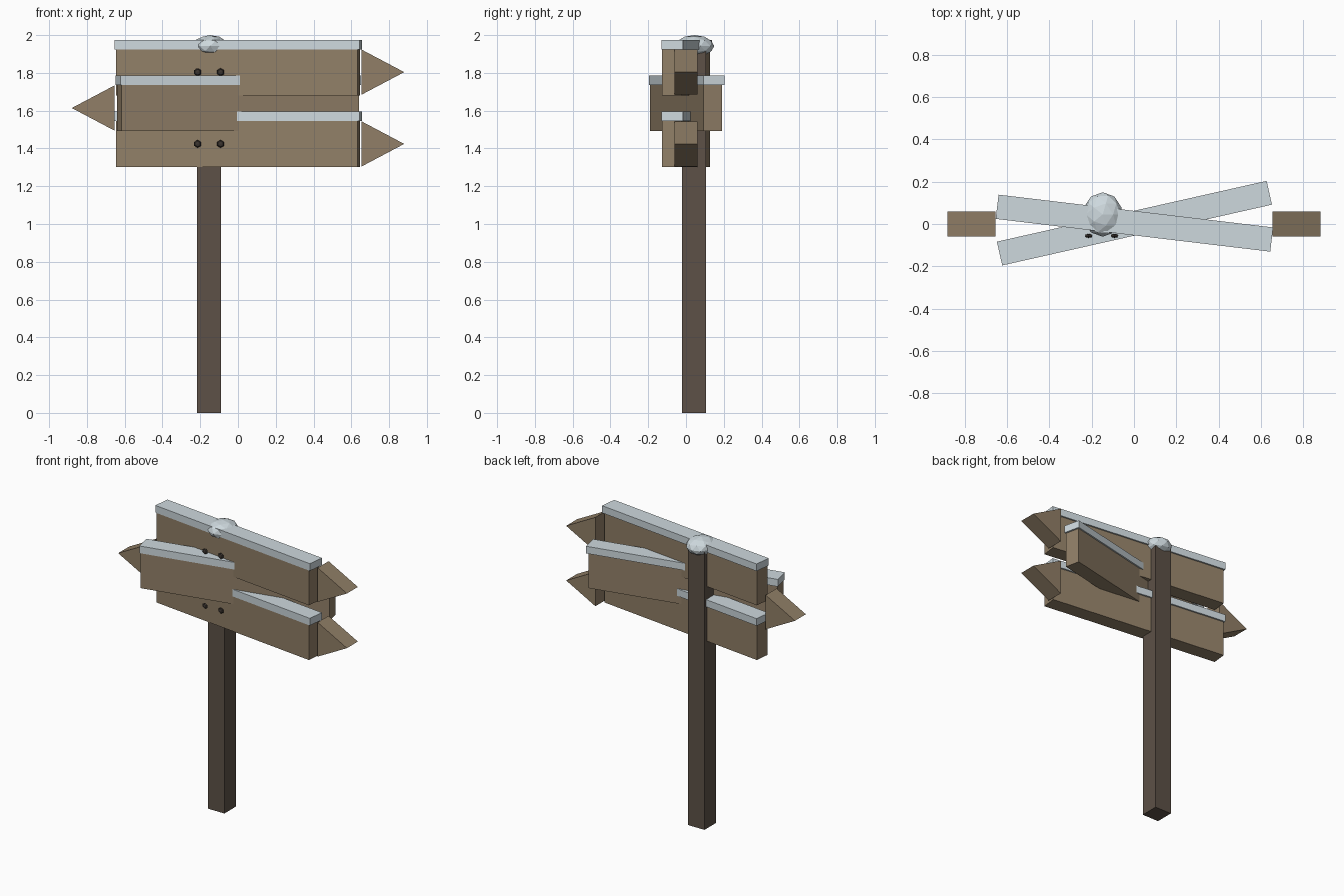
import bpy
import bmesh
from math import radians, pi
from mathutils import Matrix

if "Cube" in bpy.data.objects:
    bpy.data.objects.remove(bpy.data.objects["Cube"], do_unlink=True)


def linear(c):
    c /= 255
    return c / 12.92 if c <= 0.04045 else ((c + 0.055) / 1.055) ** 2.4


def material(name, r, g, b):
    mat = bpy.data.materials.new(name)
    mat.use_nodes = True
    col = (linear(r), linear(g), linear(b), 1)
    mat.diffuse_color = col
    mat.node_tree.nodes["Principled BSDF"].inputs["Base Color"].default_value = col
    return mat


board_wood = material("board wood", 145, 127, 103)
post_wood = material("dark post wood", 93, 81, 71)
snow = material("snow", 206, 217, 222)
iron = material("dark iron", 60, 53, 48)


def finish(name, bm, mat, location=(0, 0, 0), turn=0):
    bmesh.ops.recalc_face_normals(bm, faces=bm.faces)
    mesh = bpy.data.meshes.new(name)
    bm.to_mesh(mesh)
    bm.free()
    mesh.materials.append(mat)
    obj = bpy.data.objects.new(name, mesh)
    obj.location = location
    obj.rotation_euler.z = turn
    bpy.context.collection.objects.link(obj)
    return obj


def box(name, mat, size, location, turn=0):
    bm = bmesh.new()
    bmesh.ops.create_cube(bm, size=1, matrix=Matrix.Diagonal((*size, 1)))
    return finish(name, bm, mat, location, turn)


def arrow_tip(name, side, z):
    # Wedge with its point along x
    bm = bmesh.new()
    profile = [(0.655, -0.119), (0.88, 0), (0.655, 0.119)]
    face = bm.faces.new([bm.verts.new((side * x, -0.06, h)) for x, h in profile])
    out = bmesh.ops.extrude_face_region(bm, geom=[face])
    verts = [v for v in out["geom"] if isinstance(v, bmesh.types.BMVert)]
    bmesh.ops.translate(bm, verts=verts, vec=(0, 0.12, 0))
    finish(name, bm, board_wood, (0, 0, z))


# Post
post_x, post_y = -0.153, 0.042
box("post", post_wood, (0.126, 0.126, 1.94), (post_x, post_y, 0.97))

# Boards, each with a snow strip on top and an arrow tip
boards = [("top", 1.804, -6.8, 1), ("middle", 1.614, 12.7, -1), ("bottom", 1.424, -6.8, 1)]
for label, z, degrees, side in boards:
    turn = radians(degrees)
    box(label + "_board", board_wood, (1.288, 0.102, 0.245), (0, 0, z), turn)
    box(label + "_snow_strip", snow, (1.306, 0.115, 0.05), (0.002, 0.004, z + 0.146), turn)
    arrow_tip(label + "_arrow_tip", side, z)

# Bolt heads on the front of the top and bottom boards
for label, z in (("top", 1.804), ("bottom", 1.424)):
    for side, offset in (("right", -0.061), ("left", 0.061)):
        bm = bmesh.new()
        bmesh.ops.create_uvsphere(bm, u_segments=6, v_segments=4, radius=0.021)
        bm.transform(Matrix.Diagonal((1, 0.45, 1, 1)) @ Matrix.Rotation(pi / 2, 4, "X"))
        finish(f"{label}_{side}_bolt", bm, iron, (post_x + offset, -0.056, z))

# Snow cap on the post
bm = bmesh.new()
bmesh.ops.create_icosphere(bm, subdivisions=2, radius=1)
bm.transform(Matrix.Diagonal((0.094, 0.105, 0.058, 1)))
finish("post_snow_cap", bm, snow, (-0.148, 0.045, 1.942))
